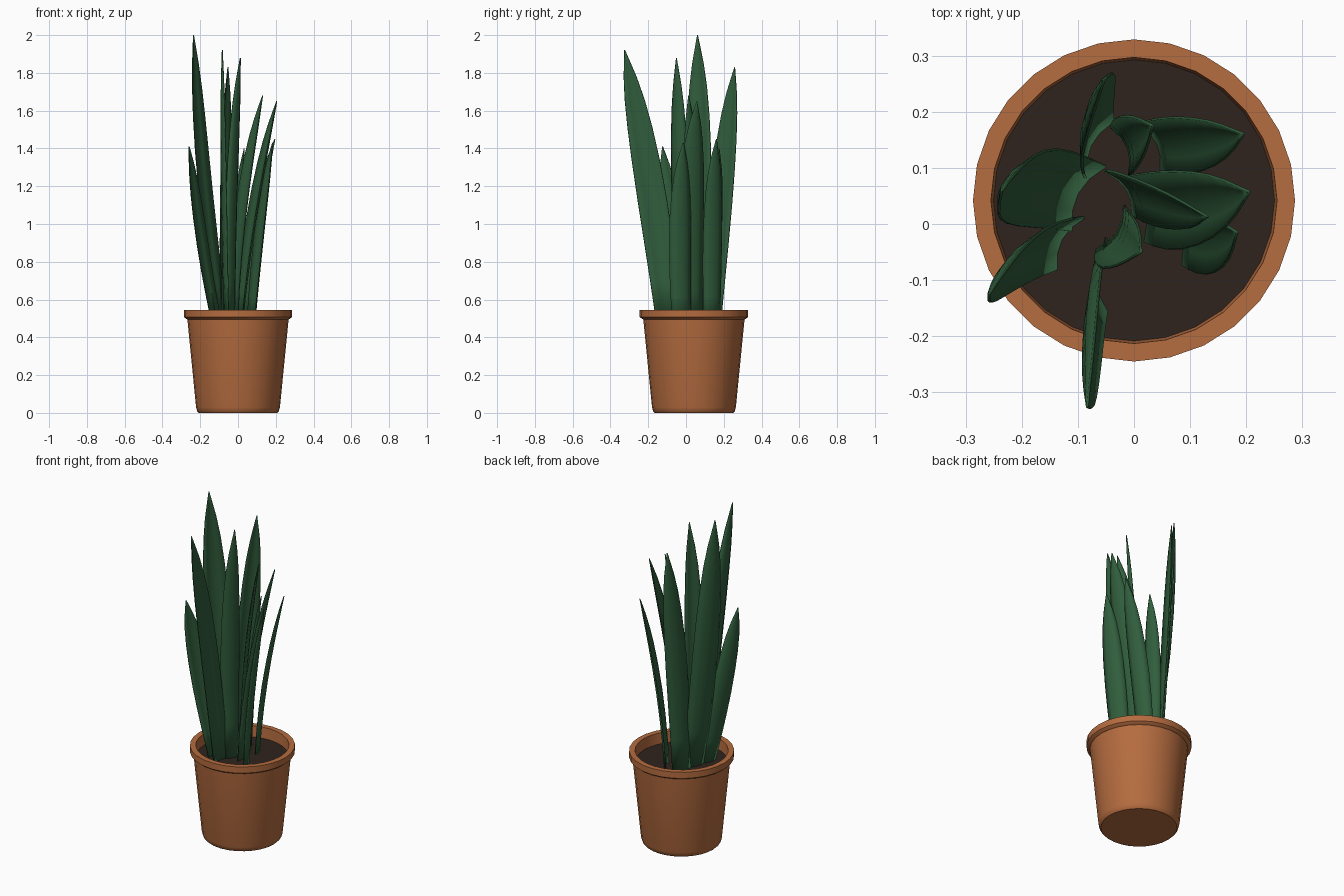
import bpy, bmesh, math
from mathutils import Vector

if "Cube" in bpy.data.objects:
    bpy.data.objects.remove(bpy.data.objects["Cube"])

POT_Y, SIDES = 0.042, 28


def material(name, rgb):
    m = bpy.data.materials.new(name)
    m.diffuse_color = (*rgb, 1)
    m.use_nodes = True
    m.node_tree.nodes["Principled BSDF"].inputs["Base Color"].default_value = m.diffuse_color
    return m


def finish(name, bm, mat, angle=35):
    bmesh.ops.recalc_face_normals(bm, faces=bm.faces)
    me = bpy.data.meshes.new(name)
    bm.to_mesh(me)
    bm.free()
    me.materials.append(mat)
    ob = bpy.data.objects.new(name, me)
    bpy.context.collection.objects.link(ob)
    bpy.ops.object.select_all(action='DESELECT')
    ob.select_set(True)
    bpy.context.view_layer.objects.active = ob
    bpy.ops.object.shade_smooth_by_angle(angle=math.radians(angle))
    return ob


def lathe(name, profile, mat):
    """Revolve (radius, z) points around the pot axis and cap both ends."""
    bm = bmesh.new()
    rings = []
    for r, z in profile:
        rings.append([bm.verts.new((r * math.sin(math.tau * i / SIDES),
                                    POT_Y + r * math.cos(math.tau * i / SIDES), z))
                      for i in range(SIDES)])
    for a, b in zip(rings, rings[1:]):
        for i in range(SIDES):
            j = (i + 1) % SIDES
            bm.faces.new((a[i], a[j], b[j], b[i]))
    bm.faces.new(rings[0])
    bm.faces.new(rings[-1])
    return finish(name, bm, mat)


def through(p, q, r, z):
    """Smooth curve through three points, evaluated at height z."""
    a, b, c = p[2], q[2], r[2]
    w = ((z - b) * (z - c) / ((a - b) * (a - c)),
         (z - a) * (z - c) / ((b - a) * (b - c)),
         (z - a) * (z - b) / ((c - a) * (c - b)))
    return Vector(p) * w[0] + Vector(q) * w[1] + Vector(r) * w[2]


# (height fraction, width fraction) of a blade, from root to tip
BLADE = [(0, .85), (.15, .92), (.3, .98), (.45, 1), (.6, .95),
         (.72, .84), (.82, .67), (.9, .44), (.96, .19), (1, .02)]


def leaf(name, base, mid, tip, width, keel_deg, mat):
    """Channelled blade whose ridge points towards keel_deg."""
    k = math.radians(keel_deg)
    keel = Vector((math.cos(k), math.sin(k), 0))
    side = Vector((-math.sin(k), math.cos(k), 0))
    bm = bmesh.new()
    rows = []
    for t, f in BLADE:
        c = through(base, mid, tip, base[2] + t * (tip[2] - base[2]))
        half = width * f / 2
        rows.append([bm.verts.new(c + side * half * u + keel * half * 0.34 * (0.5 - u * u))
                     for u in (-1, -.5, 0, .5, 1)])
    for a, b in zip(rows, rows[1:]):
        for i in range(4):
            bm.faces.new((a[i], a[i + 1], b[i + 1], b[i]))
    ob = finish(name, bm, mat, 50)
    s = ob.modifiers.new("thickness", 'SOLIDIFY')
    s.thickness = 0.005
    s.offset = 0


clay = material("terracotta", (0.46, 0.15, 0.05))
earth = material("earth", (0.028, 0.017, 0.013))
green = material("leaf_green", (0.03, 0.11, 0.045))

# Pot with rolled lip and hollow top
lathe("pot", [(.208, 0), (.216, .008), (.222, .03), (.268, .495), (.276, .499), (.287, .508),
              (.287, .545), (.255, .545), (.250, .47)], clay)
# Soil disc
lathe("soil", [(.249, .455), (.251, .48)], earth)

# Leaves: root, middle, tip, width, ridge direction
Z = 0.47
LEAVES = [
    ((-.09, .05, Z), (-.175, .07, 1.1), (-.235, .06, 2.0), .155, 152),
    ((-.06, -.09, Z), (-.075, -.19, 1.2), (-.083, -.325, 1.92), .155, 180),
    ((-.07, .135, Z), (-.073, .195, 1.2), (-.053, .257, 1.83), .135, 155),
    ((-.035, -.01, Z), (-.025, -.035, 1.2), (.012, -.05, 1.88), .11, -32),
    ((-.02, .06, Z), (.04, .04, 1.2), (.13, .013, 1.68), .11, 33),
    ((.01, .03, Z), (.09, .03, 1.1), (.205, .057, 1.65), .145, 18),
    ((-.12, -.03, Z), (-.212, -.07, 1.0), (-.258, -.125, 1.41), .125, 152),
    ((.035, .14, Z), (.107, .146, 1.05), (.195, .16, 1.45), .11, 25),
    ((-.015, .13, Z), (-.002, .15, 1.05), (.033, .175, 1.40), .10, 20),
    ((.075, -.02, Z), (.132, -.027, 1.05), (.183, -.015, 1.43), .125, 22),
]
for n, (base, mid, tip, width, keel) in enumerate(LEAVES, 1):
    leaf(f"leaf_{n:02d}", base, mid, tip, width, keel, green)
